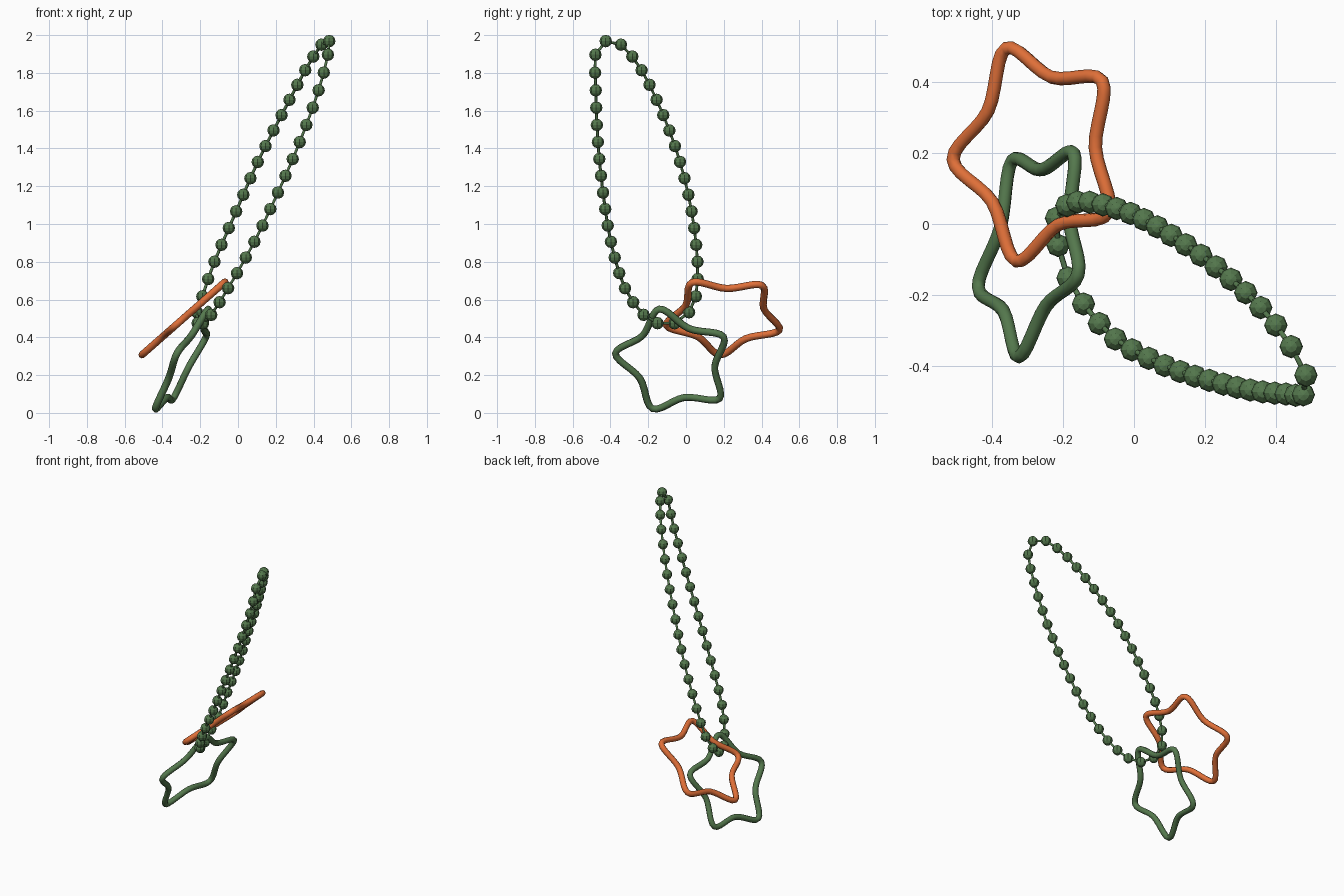
import bpy, bmesh, math
from mathutils import Vector, Matrix

if "Cube" in bpy.data.objects:
    bpy.data.objects.remove(bpy.data.objects["Cube"])


def material(name, rgb):
    m = bpy.data.materials.new(name)
    m.diffuse_color = (*rgb, 1)
    m.use_nodes = True
    m.node_tree.nodes["Principled BSDF"].inputs["Base Color"].default_value = m.diffuse_color
    return m


GREEN = material("green", (0.09, 0.19, 0.075))
ORANGE = material("orange", (0.74, 0.16, 0.04))


def smooth_loop(pts, steps):
    """Closed Catmull-Rom curve through the points."""
    pts = [Vector(p) for p in pts]
    n, out = len(pts), []
    for i in range(n):
        a, b, c, d = (pts[(i + k) % n] for k in (-1, 0, 1, 2))
        for s in range(steps):
            t = s / steps
            out.append(0.5 * (2 * b + (c - a) * t + (2 * a - 5 * b + 4 * c - d) * t ** 2
                              + (3 * b - a - 3 * c + d) * t ** 3))
    return out


def even_loop(path, count):
    """Resample a closed path at even spacing."""
    closed = path + [path[0]]
    lengths = [(q - p).length for p, q in zip(closed, closed[1:])]
    step, travelled, out = sum(lengths) / count, 0.0, []
    for p, q, l in zip(closed, closed[1:], lengths):
        while len(out) < count and len(out) * step < travelled + l:
            out.append(p.lerp(q, (len(out) * step - travelled) / l))
        travelled += l
    return out


def tube(name, path, radius, mat, resolution=2):
    cu = bpy.data.curves.new(name, 'CURVE')
    cu.dimensions = '3D'
    cu.bevel_depth, cu.bevel_resolution = radius, resolution
    sp = cu.splines.new('POLY')
    sp.points.add(len(path) - 1)
    for point, co in zip(sp.points, path):
        point.co = (*co, 1)
    sp.use_cyclic_u = True
    sp.use_smooth = True
    cu.materials.append(mat)
    ob = bpy.data.objects.new(name, cu)
    bpy.context.collection.objects.link(ob)
    bpy.ops.object.select_all(action='DESELECT')
    ob.select_set(True)
    bpy.context.view_layer.objects.active = ob
    bpy.ops.object.convert(target='MESH')


def star(name, center, u, v, start, mat, outer=0.315, inner=0.218):
    u, v, c = Vector(u).normalized(), Vector(v).normalized(), Vector(center)
    pts = []
    for k in range(10):
        a = math.radians(start + 36 * k)
        r = inner if k % 2 else outer
        pts.append(c + r * (math.cos(a) * u + math.sin(a) * v))
    tube(name, smooth_loop(pts, 6), 0.019, mat)


# two rounded star rings
star("orange_star_ring", (-0.272, 0.201, 0.515), (0.751, 0, 0.66), (0, 1, 0), 39.6, ORANGE)
star("green_star_ring", (-0.286, -0.063, 0.273), (0.13, -0.079, 0.279),
     (0.081, 0.302, 0.046), 0, GREEN)

# bead chain path
chain = [(0.483, -0.425, 1.968), (0.446, -0.351, 1.955), (0.361, -0.24, 1.823),
         (0.235, -0.124, 1.585), (0.108, -0.034, 1.336), (-0.008, 0.029, 1.071),
         (-0.124, 0.061, 0.802), (-0.187, 0.053, 0.622), (-0.218, 0.016, 0.532),
         (-0.213, -0.062, 0.474), (-0.187, -0.148, 0.474), (-0.144, -0.222, 0.516),
         (-0.05, -0.325, 0.664), (0.087, -0.398, 0.907), (0.214, -0.44, 1.172),
         (0.33, -0.467, 1.442), (0.43, -0.478, 1.717), (0.478, -0.478, 1.907)]
path = smooth_loop(chain, 10)
beads = even_loop(path, 38)

# cord through the beads
tube("cord", beads, 0.008, GREEN, 1)

# faceted beads
bm = bmesh.new()
for p in beads:
    bmesh.ops.create_uvsphere(bm, u_segments=8, v_segments=6, radius=0.033,
                              matrix=Matrix.Translation(p))
me = bpy.data.meshes.new("beads")
bm.to_mesh(me)
bm.free()
me.materials.append(GREEN)
bpy.context.collection.objects.link(bpy.data.objects.new("beads", me))
